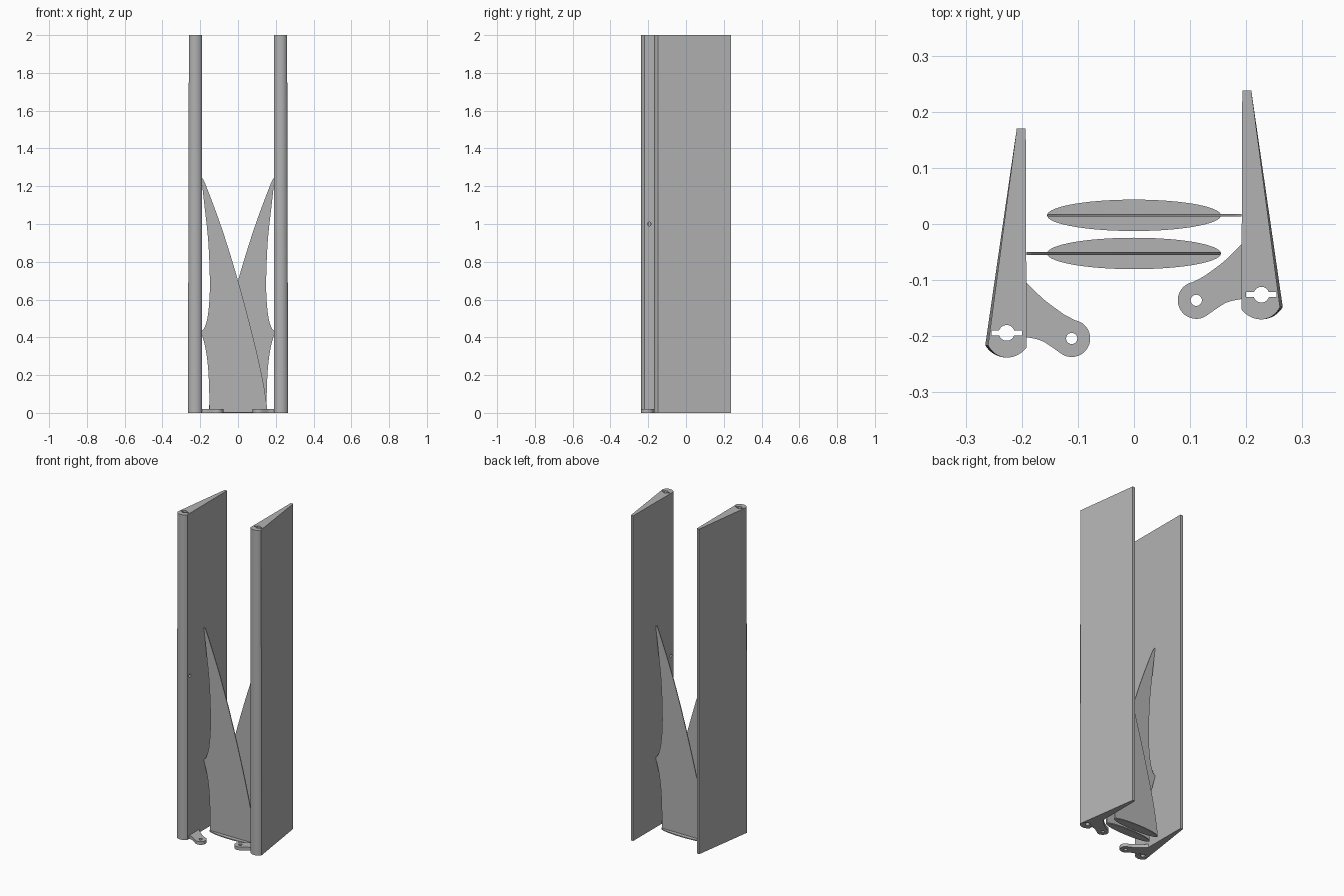
import bpy, bmesh, math
from mathutils import Matrix, Vector

cube = bpy.data.objects.get("Cube")
if cube:
    bpy.data.objects.remove(cube, do_unlink=True)

grey = bpy.data.materials.new("plain_grey")
grey.use_nodes = True
colour = (0.45, 0.45, 0.45, 1)
grey.diffuse_color = colour
grey.node_tree.nodes["Principled BSDF"].inputs["Base Color"].default_value = colour

HEIGHT = 2.0
PIVOT = Vector((-0.227, -0.194))      # shaft axis of the panel
ARM_END = Vector((-0.111, -0.204))    # eye of the lever
BACK_SHIFT = 0.068                    # offset of the mirrored half


def arc(c, rx, ry, start, end, n):
    return [(c[0] + rx * math.cos(math.radians(start + (end - start) * i / n)),
             c[1] + ry * math.sin(math.radians(start + (end - start) * i / n)))
            for i in range(n + 1)]


def smooth(points, n=6):
    """Catmull-Rom curve through the points."""
    p = [Vector(q) for q in points]
    p = [2 * p[0] - p[1]] + p + [2 * p[-1] - p[-2]]
    out = []
    for a, b, c, d in zip(p, p[1:], p[2:], p[3:]):
        for i in range(n):
            t = i / n
            out.append(0.5 * (2 * b + (c - a) * t + (2 * a - 5 * b + 4 * c - d) * t * t
                              + (3 * b - a - 3 * c + d) * t ** 3))
    return [tuple(q) for q in out] + [tuple(p[-2])]


def extrude(name, outlines, depth):
    """Solid from a flat outline (later outlines are holes), standing on z = 0."""
    curve = bpy.data.curves.new(name, 'CURVE')
    curve.dimensions = '2D'
    curve.fill_mode = 'BOTH'
    curve.extrude = depth / 2
    for pts in outlines:
        s = curve.splines.new('POLY')
        s.points.add(len(pts) - 1)
        for sp, (x, y) in zip(s.points, pts):
            sp.co = (x, y, 0, 1)
        s.use_cyclic_u = True
    tmp = bpy.data.objects.new(name + "_outline", curve)
    bpy.context.collection.objects.link(tmp)
    bpy.context.view_layer.update()
    mesh = bpy.data.meshes.new_from_object(
        tmp.evaluated_get(bpy.context.evaluated_depsgraph_get()))
    bpy.data.objects.remove(tmp, do_unlink=True)
    mesh.transform(Matrix.Translation((0, 0, depth / 2)))
    bm = bmesh.new()
    bm.from_mesh(mesh)
    bmesh.ops.remove_doubles(bm, verts=bm.verts, dist=1e-5)
    bmesh.ops.recalc_face_normals(bm, faces=bm.faces)
    bm.to_mesh(mesh)
    bm.free()
    mesh.materials.clear()
    mesh.materials.append(grey)
    obj = bpy.data.objects.new(name, mesh)
    bpy.context.collection.objects.link(obj)
    return obj


# Tall wedge panel with a rounded front and a keyed shaft hole
panel_outline = [(-0.209, 0.17), (-0.193, 0.17)] + arc(PIVOT, 0.044, 0.044, -36, -150, 20)
slot = math.degrees(math.asin(0.0045 / 0.014))
keyhole = (arc(PIVOT, 0.014, 0.014, slot, 180 - slot, 14)
           + [(PIVOT.x - 0.027, PIVOT.y + 0.0045), (PIVOT.x - 0.027, PIVOT.y - 0.0045)]
           + arc(PIVOT, 0.014, 0.014, 180 + slot, 360 - slot, 14)
           + [(PIVOT.x + 0.027, PIVOT.y - 0.0045), (PIVOT.x + 0.027, PIVOT.y + 0.0045)])
panel = extrude("panel", [panel_outline, keyhole], HEIGHT)
for v in panel.data.vertices:         # slight taper of the outer front edge
    if v.co.z > 1 and (v.co.xy - PIVOT).length > 0.03:
        v.co.x += 0.005 * min(1, max(0, (PIVOT.x - v.co.x) / 0.038))

# Pin hole from the inner face into the shaft hole
bm = bmesh.new()
bmesh.ops.create_cone(bm, cap_ends=True, segments=20, radius1=0.01, radius2=0.01, depth=0.06,
                      matrix=Matrix.Translation((PIVOT.x + 0.03, PIVOT.y, 1.0))
                      @ Matrix.Rotation(math.pi / 2, 4, 'Y'))
cut_mesh = bpy.data.meshes.new("pin_cutter")
bm.to_mesh(cut_mesh)
bm.free()
cutter = bpy.data.objects.new("pin_cutter", cut_mesh)
bpy.context.collection.objects.link(cutter)
mod = panel.modifiers.new("pin_hole", 'BOOLEAN')
mod.operation = 'DIFFERENCE'
mod.solver = 'EXACT'
mod.object = cutter
bpy.context.view_layer.objects.active = panel
bpy.ops.object.modifier_apply(modifier=mod.name)
bpy.data.objects.remove(cutter, do_unlink=True)

# Lever at the foot of the panel
lever_outline = (smooth([(-0.2, -0.096), (-0.19, -0.106), (-0.16, -0.135), (-0.125, -0.161)])
                 + arc(ARM_END, 0.033, 0.033, 80, -120, 24)
                 + smooth([(-0.144, -0.221), (-0.165, -0.208), (-0.19, -0.202), (-0.2, -0.202)]))
lever = extrude("lever", [lever_outline, arc(ARM_END, 0.01, 0.01, 0, 345, 23)], 0.02)

# Thin upright sail, drawn in x and z, then stood up
sail_outline = (
    smooth([(-0.192, 1.247), (-0.17, 1.205), (-0.085, 0.975), (0, 0.7), (0.08, 0.4),
            (0.13, 0.18), (0.154, 0.03)])
    + [(0.154, 0), (-0.152, 0)]
    + smooth([(-0.152, 0.1), (-0.157, 0.22), (-0.17, 0.33), (-0.192, 0.42)])
    + smooth([(-0.192, 0.435), (-0.178, 0.45), (-0.159, 0.52), (-0.149, 0.67),
              (-0.157, 0.9), (-0.178, 1.1), (-0.192, 1.225)]))
sail = extrude("sail", [sail_outline], 0.005)
sail.data.transform(Matrix.Translation((0, -0.05, 0)) @ Matrix.Rotation(math.pi / 2, 4, 'X'))

# Oval foot under the sail
foot = extrude("sail_foot", [arc((0, -0.0525), 0.155, 0.028, 0, 354, 59)], 0.006)

# Shade, then mirror every part to the other side
for obj in (panel, lever, sail, foot):
    bpy.ops.object.select_all(action='DESELECT')
    obj.select_set(True)
    bpy.context.view_layer.objects.active = obj
    bpy.ops.object.shade_smooth_by_angle(angle=math.radians(30))
    twin = obj.copy()
    twin.data = obj.data.copy()
    twin.data.transform(Matrix.Translation((0, BACK_SHIFT, 0)) @ Matrix.Scale(-1, 4, (1, 0, 0)))
    twin.data.flip_normals()
    bpy.context.collection.objects.link(twin)
    part = obj.name
    obj.name, twin.name = "right_" + part, "left_" + part
